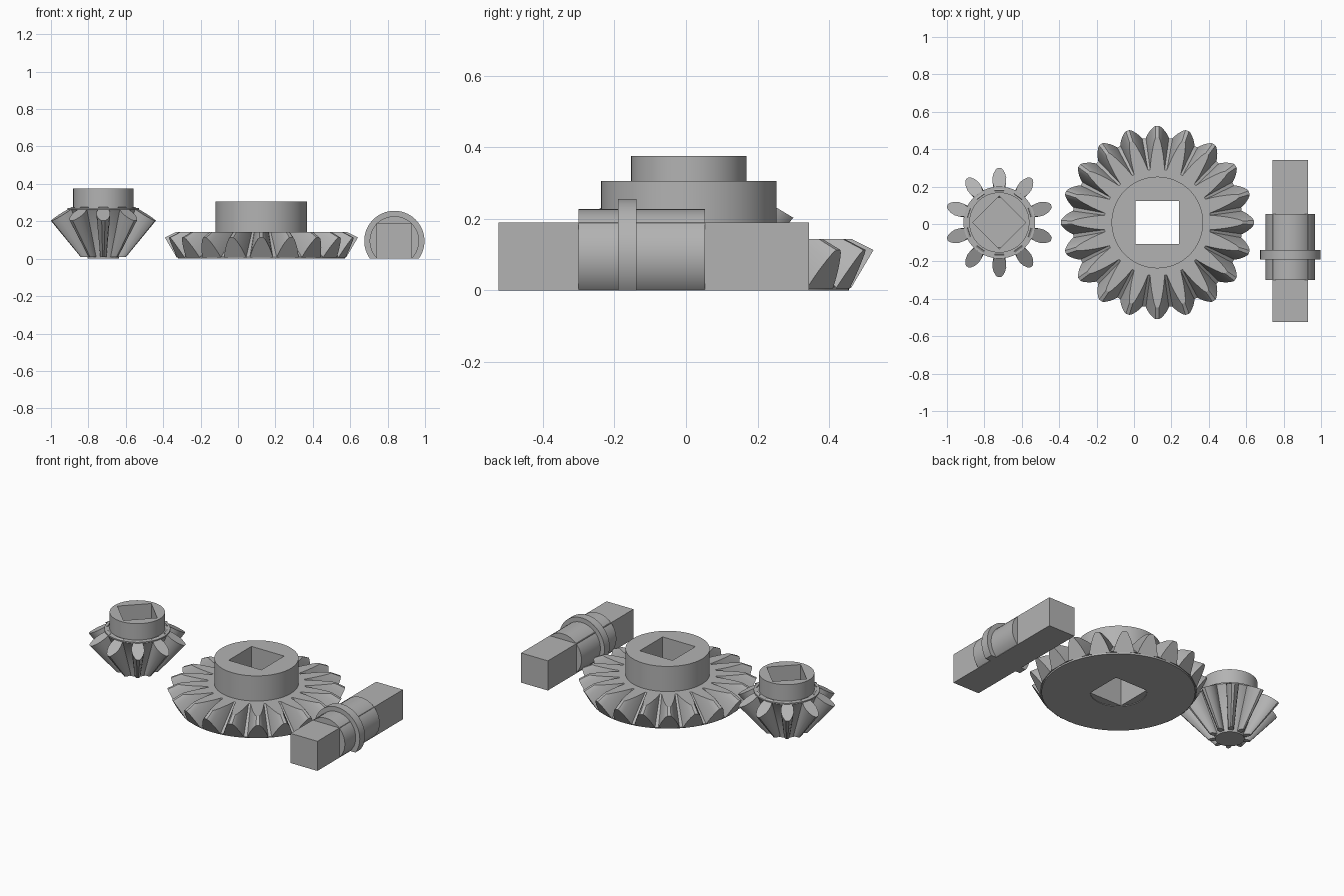
import bpy, bmesh, math
from mathutils import Matrix, Vector

if "Cube" in bpy.data.objects:
    bpy.data.objects.remove(bpy.data.objects["Cube"])

steel = bpy.data.materials.new("grey_metal")
steel.diffuse_color = (0.45, 0.45, 0.45, 1)
steel.use_nodes = True
steel.node_tree.nodes["Principled BSDF"].inputs["Base Color"].default_value = steel.diffuse_color


def finish(bm, name, loc=(0, 0, 0), smooth=True):
    bmesh.ops.recalc_face_normals(bm, faces=bm.faces)
    me = bpy.data.meshes.new(name)
    bm.to_mesh(me)
    bm.free()
    me.materials.append(steel)
    ob = bpy.data.objects.new(name, me)
    ob.location = loc
    bpy.context.collection.objects.link(ob)
    if smooth:
        bpy.ops.object.select_all(action='DESELECT')
        ob.select_set(True)
        bpy.context.view_layer.objects.active = ob
        bpy.ops.object.shade_smooth_by_angle(angle=math.radians(25))
    return ob


def lathe(profile, n=72):
    """Closed solid of revolution about z from (radius, height) pairs."""
    bm = bmesh.new()
    rings = [[bm.verts.new((r * math.cos(2 * math.pi * i / n),
                            r * math.sin(2 * math.pi * i / n), z))
              for i in range(n)] for r, z in profile]
    for a, b in zip(rings, rings[1:]):
        for i in range(n):
            j = (i + 1) % n
            bm.faces.new((a[i], a[j], b[j], b[i]))
    bm.faces.new(rings[0])
    bm.faces.new(rings[-1])
    return bm


def teeth(count, root, tip, section, to_inner):
    """Ring of teeth: outer end section lofted to its image at the inner end."""
    bm = bmesh.new()
    half = [(root[0] + t * (tip[0] - root[0]), w, root[1] + t * (tip[1] - root[1]))
            for t, w in section]
    outer = [Vector(p) for p in half] + [Vector((r, -w, z)) for r, w, z in reversed(half)]
    inner = [to_inner(p) for p in outer]
    n = len(outer)
    for k in range(count):
        rot = Matrix.Rotation(math.pi / 2 + 2 * math.pi * k / count, 3, 'Z')
        a = [bm.verts.new(rot @ p) for p in outer]
        b = [bm.verts.new(rot @ p) for p in inner]
        bm.faces.new(a)
        bm.faces.new(b)
        for i in range(n):
            j = (i + 1) % n
            bm.faces.new((a[i], a[j], b[j], b[i]))
    return bm


def box(lo, hi):
    bm = bmesh.new()
    bmesh.ops.create_cube(bm, size=1)
    for v in bm.verts:
        v.co = Vector([l + (c + 0.5) * (h - l) for c, l, h in zip(v.co, lo, hi)])
    return bm


def square_socket(ob, half, z0, z1, angle):
    """Cut a square hole along z and remove the cutter."""
    cutter = finish(box((-half, -half, z0), (half, half, z1)), "cutter", ob.location, False)
    cutter.rotation_euler.z = angle
    cutter.hide_render = True
    mod = ob.modifiers.new("socket", 'BOOLEAN')
    mod.object = cutter
    mod.operation = 'DIFFERENCE'
    mod.solver = 'EXACT'
    bpy.context.view_layer.objects.active = ob
    bpy.ops.object.modifier_apply(modifier=mod.name)
    bpy.data.objects.remove(cutter)


# Large bevel gear: conical body, hub, shallow ring recess below, square bore
GEAR = (0.125, 0.008, 0)
body = finish(lathe([(0.165, 0.004), (0.165, 0), (0.447, 0), (0.447, 0.01), (0.455, 0.01),
                     (0.285, 0.144), (0.245, 0.144), (0.245, 0.305)]),
              "large_gear_body", GEAR)
square_socket(body, 0.116, -0.1, 0.5, 0)

APEX = Vector((0, 0, 0.372))


def gear_inner(p):
    # project toward the cone apex until the flat crown plane
    return APEX + (p - APEX) * ((APEX.z - 0.144) / (APEX.z - p.z))


finish(teeth(20, (0.455, 0.01), (0.516, 0.113),
             [(-0.04, 0.062), (0, 0.061), (0.25, 0.053), (0.5, 0.043),
              (0.75, 0.030), (0.92, 0.019), (1, 0.010)], gear_inner),
       "large_gear_teeth", GEAR)

# Small bevel pinion: conical core, collar, hub with blind square socket
PINION = (-0.72, 0.008, 0)
core = finish(lathe([(0.085, 0), (0.085, 0.01), (0.187, 0.256), (0.192, 0.262), (0.192, 0.27),
                     (0.161, 0.27), (0.161, 0.375)]), "pinion_body", PINION)
square_socket(core, 0.1, 0.175, 0.5, math.pi / 4)


def pinion_inner(p):
    # flat small end, tapered toward the axis
    t = (p.x - 0.187) / (0.292 - 0.187)
    return Vector((0.08 + t * 0.047, p.y * 0.44, 0.01))


finish(teeth(10, (0.187, 0.266), (0.292, 0.203),
             [(-0.15, 0.026), (0, 0.027), (0.25, 0.036), (0.5, 0.037),
              (0.72, 0.031), (0.9, 0.020), (1, 0.009)], pinion_inner),
       "pinion_teeth", PINION)

# Shaft: square bar with a round journal and collar, all with a flat underside
finish(box((0.74, -0.524, 0), (0.93, 0.343, 0.19)), "square_shaft", smooth=False)


def flat_cylinder(name, radius, y0, y1):
    bm = lathe([(radius, 0), (radius, y1 - y0)], 80)
    bmesh.ops.transform(bm, verts=bm.verts,
                        matrix=Matrix.Translation((0.836, y1, 0.095))
                        @ Matrix.Rotation(math.pi / 2, 4, 'X'))
    res = bmesh.ops.bisect_plane(bm, geom=bm.verts[:] + bm.edges[:] + bm.faces[:],
                                 plane_co=(0, 0, 0), plane_no=(0, 0, -1), clear_outer=True)
    bmesh.ops.holes_fill(bm, edges=[e for e in bm.edges if e.is_boundary])
    finish(bm, name)


flat_cylinder("shaft_journal", 0.132, -0.3, 0.053)
flat_cylinder("shaft_collar", 0.161, -0.19, -0.138)
